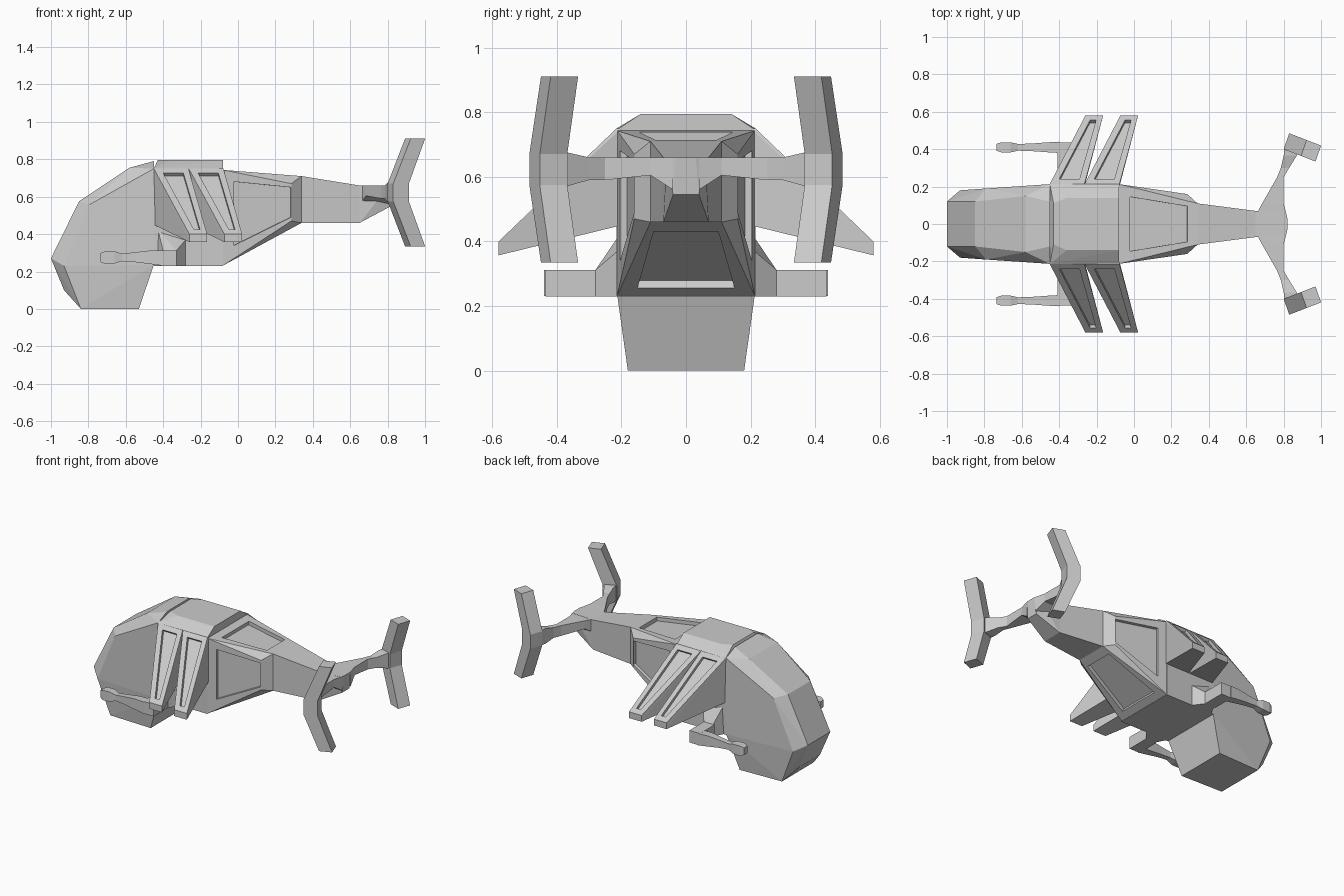
import bpy, bmesh
from mathutils import Vector

if "Cube" in bpy.data.objects:
    bpy.data.objects.remove(bpy.data.objects["Cube"])


def finish(name, bm):
    bmesh.ops.dissolve_limit(bm, angle_limit=0.01, verts=bm.verts[:], edges=bm.edges[:])
    bmesh.ops.recalc_face_normals(bm, faces=bm.faces[:])
    me = bpy.data.meshes.new(name)
    bm.to_mesh(me)
    bm.free()
    ob = bpy.data.objects.new(name, me)
    bpy.context.collection.objects.link(ob)
    return ob


def hull(name, pts, both=False):
    """Convex solid around points; both=True adds the points mirrored in y."""
    bm = bmesh.new()
    pts = list(pts) + ([(x, -y, z) for x, y, z in pts] if both else [])
    for p in pts:
        bm.verts.new(p)
    r = bmesh.ops.convex_hull(bm, input=bm.verts[:])
    junk = [g for g in r["geom_interior"] if isinstance(g, bmesh.types.BMVert)]
    bmesh.ops.delete(bm, geom=junk, context='VERTS')
    return finish(name, bm)


def loft(name, rings):
    """Closed skin through rings with equal point counts."""
    bm = bmesh.new()
    rows = [[bm.verts.new(p) for p in r] for r in rings]
    n = len(rows[0])
    for a, b in zip(rows, rows[1:]):
        for i in range(n):
            j = (i + 1) % n
            bm.faces.new((a[i], a[j], b[j], b[i]))
    bm.faces.new(rows[0])
    bm.faces.new(rows[-1])
    return finish(name, bm)


def recess(ob, corners, inward, depth):
    """Sink a panel of the given corners into an object."""
    d = Vector(inward).normalized()
    pts = [Vector(c) + d * k for c in corners for k in (depth, -0.05)]
    cut = hull(ob.name + "_cutter", [tuple(p) for p in pts])
    cut.hide_render = True
    cut.hide_viewport = True
    m = ob.modifiers.new("recess", 'BOOLEAN')
    m.operation = 'DIFFERENCE'
    m.solver = 'EXACT'
    m.object = cut


# Drooping nose
hull("nose", [(-1, .12, .27), (-.85, .12, .575), (-.58, .15, .755), (-.45, .12, .79),
              (-.93, .18, .23), (-.79, .19, .56), (-.45, .213, .75), (-.45, .213, .235),
              (-.53, .18, 0), (-.84, .17, 0), (-.93, .11, .10)], True)

# Mid body with raised deck
hull("mid_body", [(-.45, .215, .23), (-.45, .215, .75), (-.08, .215, .23), (-.08, .215, .745),
                  (-.43, .11, .795), (-.36, .14, .795), (-.08, .14, .795)], True)

# Rear hull with sunken panels on top, underside and both sides
rear = hull("rear_hull", [(-.08, .213, .232), (-.08, .213, .743), (.285, .16, .67),
                          (.285, .16, .47), (.34, .11, .71), (.34, .11, .46)], True)
recess(rear, [(-.02, .145, .739), (-.02, -.145, .739), (.285, -.095, .714), (.285, .095, .714)],
       (-.08, 0, -1), .025)
recess(rear, [(-.034, .15, .255), (-.034, -.15, .255), (.285, -.10, .43), (.285, .10, .43)],
       (-.48, 0, .88), .028)
for s in (1, -1):
    recess(rear, [(-.02, s * .205, .68), (-.02, s * .205, .34), (.283, s * .16, .49),
                  (.283, s * .16, .65)], (-.15, -s, 0), .022)

# Tail boom and its tapered end
hull("tail_boom", [(.34, .11, .71), (.34, .11, .46), (.65, .07, .66), (.65, .07, .46)], True)
hull("tail_end", [(.65, .07, .66), (.65, .07, .46), (.81, .06, .66), (.82, .03, .66),
                  (.81, .04, .545)], True)

for s, side in ((1, "left"), (-1, "right")):
    # Pair of swept wing blades with slots
    for i in range(2):
        o = .187 * i
        blade = hull(f"wing_blade_{side}_{i + 1}", [
            (-.45 + o, s * .2, .75), (-.265 + o, s * .2, .75),
            (-.45 + o, s * .215, .75), (-.265 + o, s * .215, .75),
            (-.45 + o, s * .2, .45), (-.265 + o, s * .2, .45),
            (-.26 + o, s * .58, .40), (-.165 + o, s * .58, .40),
            (-.26 + o, s * .58, .357), (-.165 + o, s * .58, .357)])
        recess(blade, [(-.40 + o, s * .24, .726), (-.292 + o, s * .24, .726),
                       (-.203 + o, s * .555, .424), (-.235 + o, s * .555, .424)],
               (0, -s * .69, -.72), .02)

    # Gun bracket, arm and barrel
    hull(f"gun_bracket_{side}", [(-.44, s * .2, .23), (-.27, s * .2, .23), (-.43, s * .2, .43),
                                 (-.27, s * .2, .38), (-.40, s * .28, .23), (-.33, s * .28, .23),
                                 (-.40, s * .28, .312), (-.33, s * .28, .312)])
    hull(f"gun_arm_{side}", [(x, s * y, z) for x in (-.41, -.33) for y in (.28, .435)
                             for z in (.23, .312)])
    loft(f"gun_{side}", [
        [(x, s * (.41 - w), a), (x, s * (.41 + w), a), (x, s * (.41 + w), b), (x, s * (.41 - w), b)]
        for x, w, a, b in ((-.735, .018, .25, .298), (-.71, .027, .24, .308), (-.66, .027, .243, .308),
                           (-.62, .018, .255, .295), (-.55, .02, .25, .303), (-.47, .026, .24, .312),
                           (-.40, .03, .231, .311))])

    # Outrigger arm from tail to fin
    loft(f"tail_arm_{side}", [
        [(a, s * y, lo), (b, s * y, lo), (b, s * y, hi), (a, s * y, hi)]
        for y, a, b, lo, hi in ((.04, .65, .818, .56, .659), (.11, .685, .80, .605, .66),
                                (.25, .765, .80, .59, .66), (.30, .785, .83, .59, .66),
                                (.365, .80, .87, .572, .675), (.41, .806, .88, .572, .675))])

    # Boomerang tail fin, turned slightly inward
    fin = [(.10, .335), (.183, .335), (.09, .575), (.09, .67), (.183, .91), (.10, .91),
           (0, .67), (0, .575)]
    loft(f"tail_fin_{side}", [
        [(.80 + .93 * u + .03 * t, s * (.40 - .36 * u + .085 * t), z) for u, z in fin]
        for t in (0, 1)])
